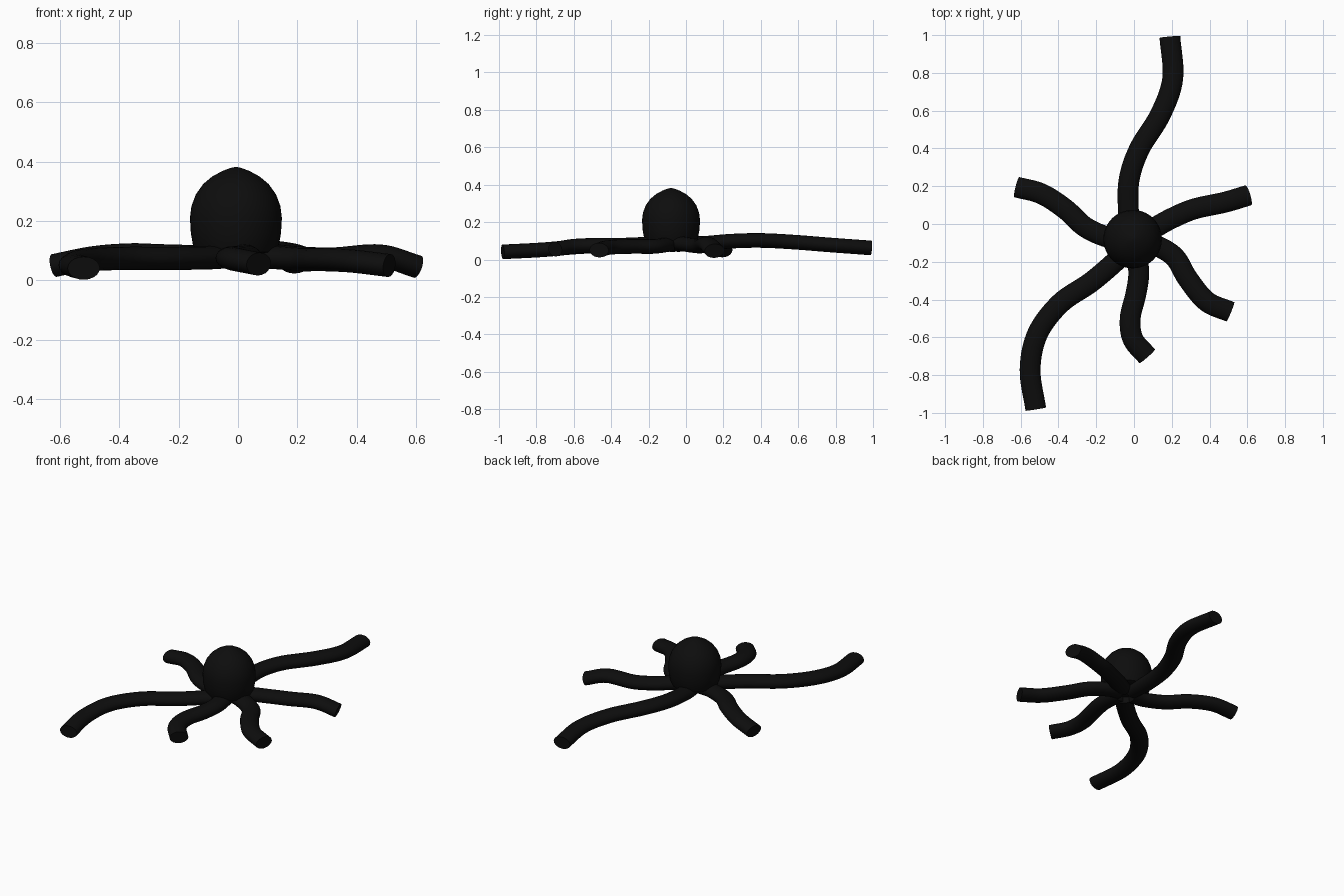
import bpy, bmesh, math
from mathutils import Vector

if "Cube" in bpy.data.objects:
    bpy.data.objects.remove(bpy.data.objects["Cube"], do_unlink=True)

black = bpy.data.materials.new("black")
black.use_nodes = True
colour = (0.004, 0.004, 0.004, 1)
black.diffuse_color = colour
black.node_tree.nodes["Principled BSDF"].inputs["Base Color"].default_value = colour

HALF_WIDTH, HALF_HEIGHT = 0.055, 0.039
SIDES, STEPS = 20, 8


def finish(name, bm):
    bmesh.ops.recalc_face_normals(bm, faces=bm.faces)
    mesh = bpy.data.meshes.new(name)
    bm.to_mesh(mesh)
    bm.free()
    obj = bpy.data.objects.new(name, mesh)
    bpy.context.collection.objects.link(obj)
    mesh.materials.append(black)
    bpy.ops.object.select_all(action="DESELECT")
    obj.select_set(True)
    bpy.context.view_layer.objects.active = obj
    bpy.ops.object.shade_smooth_by_angle(angle=math.radians(40))
    return obj


def loft(name, rings):
    """Skin a list of equal rings and cap both ends."""
    bm = bmesh.new()
    rows = [[bm.verts.new(p) for p in ring] for ring in rings]
    n = len(rows[0])
    for a, b in zip(rows, rows[1:]):
        for i in range(n):
            j = (i + 1) % n
            bm.faces.new((a[i], a[j], b[j], b[i]))
    bm.faces.new(rows[0])
    bm.faces.new(rows[-1])
    return finish(name, bm)


def smooth_path(points):
    """Smooth curve through the points."""
    p = [Vector(q) for q in points]
    p = [2 * p[0] - p[1]] + p + [2 * p[-1] - p[-2]]
    path = []
    for a, b, c, d in zip(p, p[1:], p[2:], p[3:]):
        for s in range(STEPS):
            t = s / STEPS
            path.append(0.5 * (2 * b + (c - a) * t + (2 * a - 5 * b + 4 * c - d) * t ** 2
                               + (3 * b - a - 3 * c + d) * t ** 3))
    return path + [p[-2]]


def arm(name, points):
    path = smooth_path(points)
    rings = []
    for k, c in enumerate(path):
        along = (path[min(k + 1, len(path) - 1)] - path[max(k - 1, 0)]).normalized()
        side = along.cross(Vector((0, 0, 1))).normalized()
        up = side.cross(along)
        angles = [math.tau * i / SIDES for i in range(SIDES)]
        rings.append([c + side * HALF_WIDTH * math.cos(a) + up * HALF_HEIGHT * math.sin(a)
                      for a in angles])
    loft(name, rings)


# Domed head with a slight point on top
head_profile = [(0.09, 0.085), (0.135, 0.095), (0.145, 0.12), (0.152, 0.16), (0.155, 0.21),
                (0.150, 0.25), (0.135, 0.29), (0.110, 0.325), (0.080, 0.35),
                (0.045, 0.369), (0.018, 0.379), (0.003, 0.382)]
loft("head", [[(-0.007 + r * math.cos(math.tau * i / 40),
                -0.08 + r * math.sin(math.tau * i / 40), z) for i in range(40)]
              for r, z in head_profile])

# Six wavy flattened arms, each from the root to the cut tip
arm("back_arm", [(-0.015, -0.05, 0.08), (-0.03, 0.08, 0.085), (-0.025, 0.24, 0.098),
                 (0.03, 0.40, 0.102), (0.14, 0.58, 0.093), (0.205, 0.77, 0.078),
                 (0.19, 0.99, 0.062)])
arm("right_front_arm", [(-0.03, -0.13, 0.08), (-0.10, -0.20, 0.076), (-0.23, -0.31, 0.074),
                        (-0.39, -0.42, 0.074), (-0.51, -0.58, 0.068), (-0.55, -0.77, 0.052),
                        (-0.52, -0.98, 0.041)])
arm("right_back_arm", [(-0.05, -0.08, 0.08), (-0.14, -0.07, 0.08), (-0.26, -0.015, 0.083),
                       (-0.365, 0.08, 0.086), (-0.49, 0.16, 0.076), (-0.62, 0.195, 0.05)])
arm("left_back_arm", [(0.03, -0.06, 0.085), (0.10, -0.025, 0.085), (0.20, 0.03, 0.076),
                      (0.32, 0.08, 0.072), (0.48, 0.115, 0.082), (0.605, 0.152, 0.046)])
arm("left_front_arm", [(0.03, -0.09, 0.082), (0.11, -0.11, 0.078), (0.215, -0.175, 0.07),
                       (0.285, -0.29, 0.07), (0.385, -0.41, 0.065), (0.51, -0.465, 0.05)])
arm("front_arm", [(0.01, -0.13, 0.085), (0.025, -0.26, 0.08), (0.01, -0.37, 0.076),
                  (-0.02, -0.50, 0.076), (-0.005, -0.61, 0.07), (0.07, -0.70, 0.055)])
